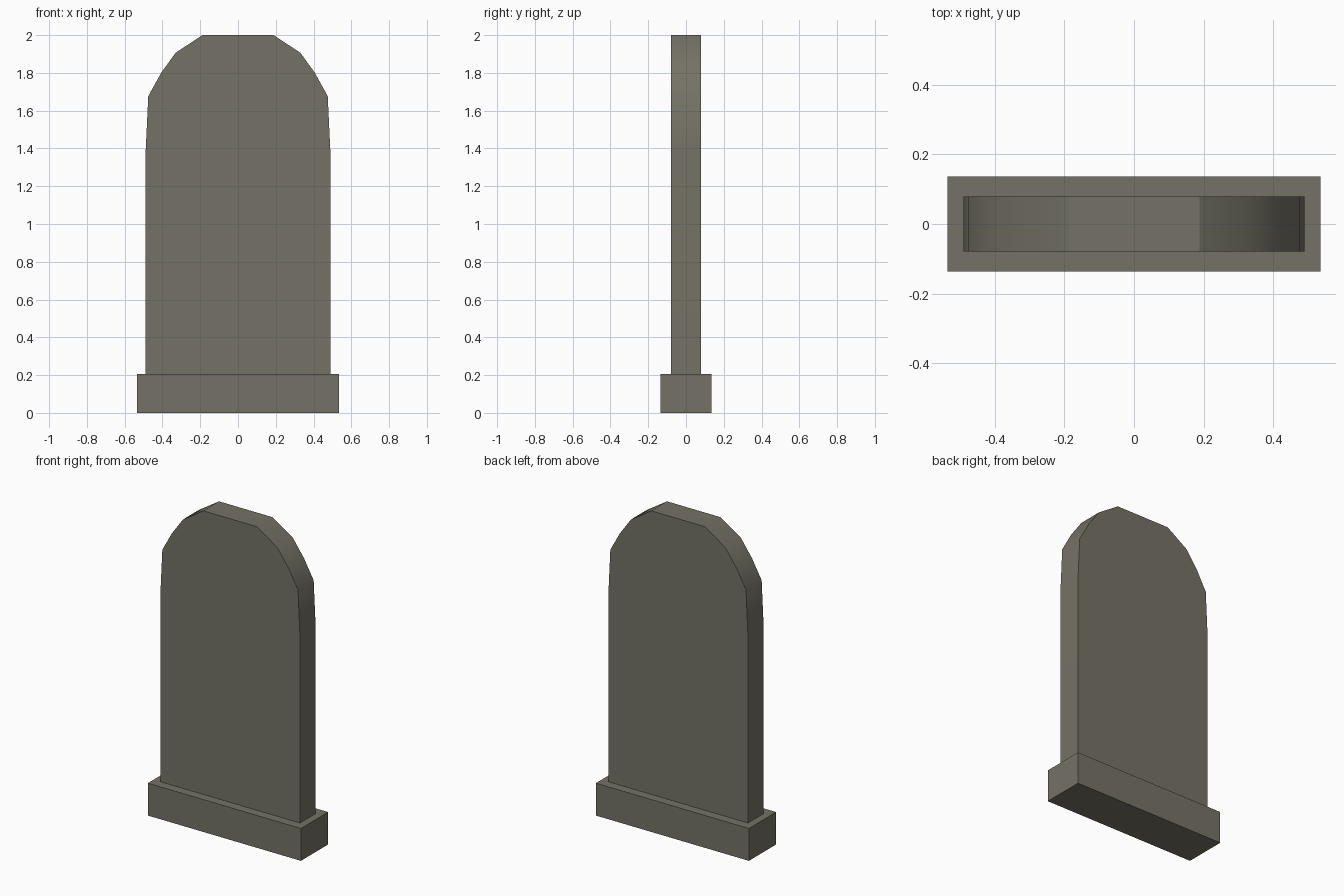
import bpy, bmesh, math

if "Cube" in bpy.data.objects:
    bpy.data.objects.remove(bpy.data.objects["Cube"])

stone = bpy.data.materials.new("grey_stone")
stone.diffuse_color = (0.178, 0.17, 0.132, 1)
stone.use_nodes = True
stone.node_tree.nodes["Principled BSDF"].inputs["Base Color"].default_value = stone.diffuse_color


def extruded(name, half_profile, depth):
    """Mirror a right-hand (x, z) half profile and extrude it along y."""
    pts = half_profile + [(-x, z) for x, z in reversed(half_profile)]
    bm = bmesh.new()
    face = bm.faces.new([bm.verts.new((x, -depth / 2, z)) for x, z in pts])
    ext = bmesh.ops.extrude_face_region(bm, geom=[face])
    moved = [g for g in ext["geom"] if isinstance(g, bmesh.types.BMVert)]
    bmesh.ops.translate(bm, verts=moved, vec=(0, depth, 0))
    bmesh.ops.recalc_face_normals(bm, faces=bm.faces[:])
    me = bpy.data.meshes.new(name)
    bm.to_mesh(me)
    bm.free()
    me.materials.append(stone)
    ob = bpy.data.objects.new(name, me)
    bpy.context.collection.objects.link(ob)
    return ob


# Plinth block
extruded("plinth", [(0.536, 0.0), (0.536, 0.205)], 0.272)

# Upright slab with rounded, flat-topped head
slab = extruded("headstone_slab", [
    (0.489, 0.205), (0.489, 1.385), (0.475, 1.677), (0.407, 1.80),
    (0.33, 1.907), (0.188, 2.0)], 0.157)

# Soft shading around the arch, sharp front and back edges
bpy.ops.object.select_all(action='DESELECT')
slab.select_set(True)
bpy.context.view_layer.objects.active = slab
bpy.ops.object.shade_smooth_by_angle(angle=math.radians(30))
